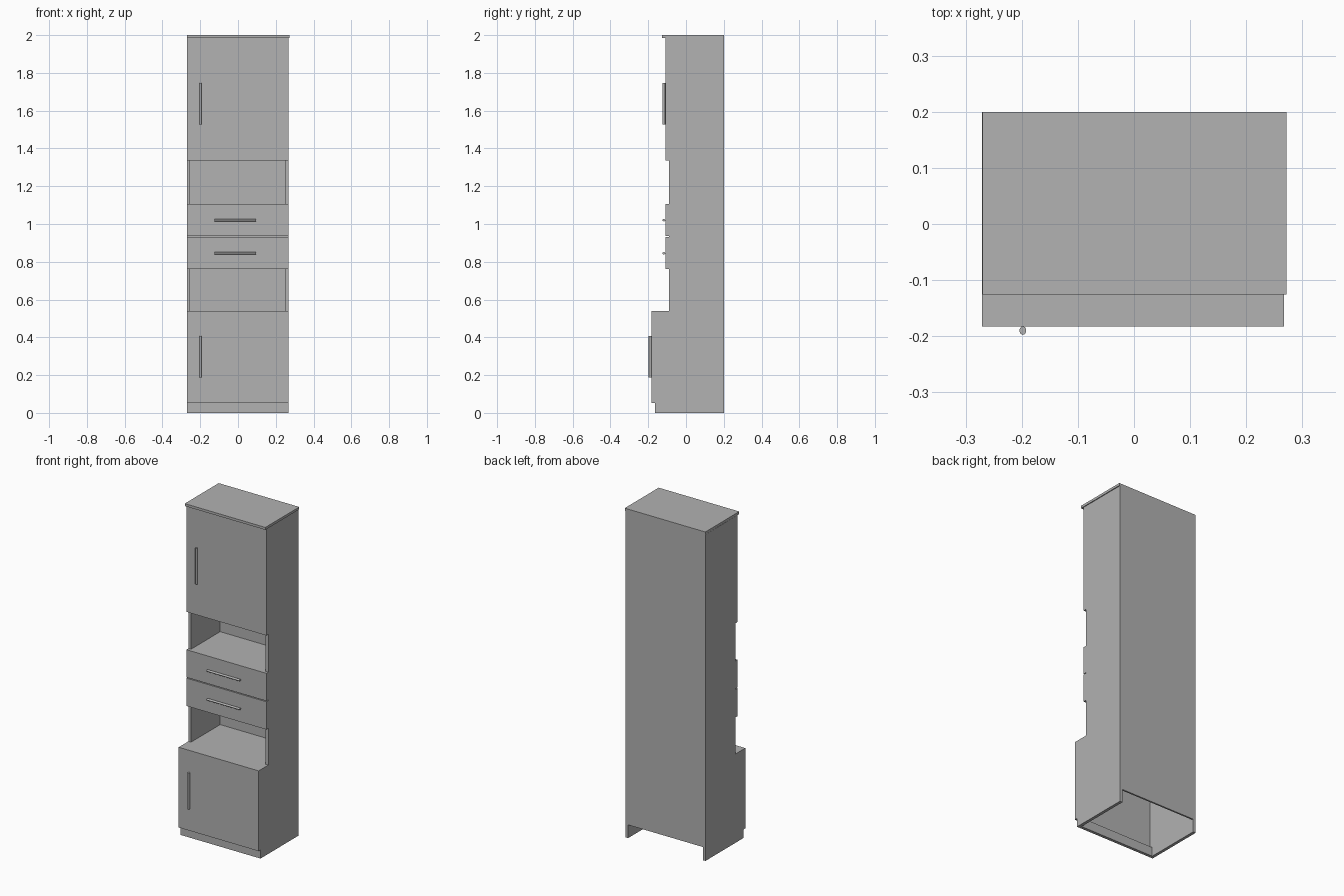
import bpy

cube = bpy.data.objects.get("Cube")
if cube:
    bpy.data.objects.remove(cube, do_unlink=True)

GREY = 0.445
mat = bpy.data.materials.new("matte grey")
mat.use_nodes = True
mat.diffuse_color = (GREY, GREY, GREY, 1)
mat.node_tree.nodes["Principled BSDF"].inputs["Base Color"].default_value = (GREY, GREY, GREY, 1)


def board(name, x, y, z):
    """Box spanning the given (min, max) ranges."""
    spans = (x, y, z)
    bpy.ops.mesh.primitive_cube_add(size=1, location=[(a + b) / 2 for a, b in spans])
    obj = bpy.context.object
    obj.name = name
    obj.scale = [b - a for a, b in spans]
    bpy.ops.object.transform_apply(location=False, rotation=False, scale=True)
    obj.data.materials.append(mat)
    return obj


def handle(name, centre, upright):
    """Slim oval bar, upright or lying along x."""
    turn = (0, 0, 0) if upright else (0, 1.5708, 0)
    bpy.ops.mesh.primitive_cylinder_add(vertices=16, radius=1, depth=1,
                                        location=centre, rotation=turn)
    obj = bpy.context.object
    obj.name = name
    obj.scale = (0.006, 0.0075, 0.22)
    bpy.ops.object.transform_apply(location=False, rotation=True, scale=True)
    obj.data.materials.append(mat)
    bpy.ops.object.shade_smooth_by_angle()


LEFT, RIGHT, BACK = 0.267, -0.271, 0.2
T = 0.018                      # board thickness
UP, LOW = -0.09, -0.165        # carcass fronts, upper and lower
TOP, COUNTER = 1.985, 0.54
WIDE = (RIGHT, LEFT)
INNER = (RIGHT + T, LEFT - T)

# Side panels, deep below and shallow above
for side, x in (("right", (RIGHT, RIGHT + T)), ("left", (LEFT - T, LEFT))):
    board("lower_side_" + side, x, (LOW, BACK), (0, COUNTER - T))
    board("upper_side_" + side, x, (UP, BACK), (COUNTER, TOP))

# Back, plinth, counter and top
board("back_panel", INNER, (BACK - 0.01, BACK), (0.08, TOP))
board("plinth", INNER, (LOW, LOW + T), (0, 0.055))
board("counter", WIDE, (-0.183, BACK), (COUNTER - T, COUNTER))
board("top_board", (-0.27, 0.272), (-0.126, BACK), (TOP, 2))

# Shelves that close the open niches and part the drawers
for name, low in (("lower_niche_ceiling", 0.765), ("drawer_divider", 0.925),
                  ("upper_niche_floor", 1.105 - T), ("upper_niche_ceiling", 1.335)):
    board(name, INNER, (UP, BACK - 0.01), (low, low + T))

# Doors and drawer fronts
board("lower_door", WIDE, (-0.183, LOW), (0.052, COUNTER - T))
for name, z in (("lower_drawer_front", (0.763, 0.932)),
                ("upper_drawer_front", (0.937, 1.105)),
                ("upper_door", (1.335, TOP))):
    board(name, WIDE, (-0.109, UP), z)

# Handles
handle("lower_door_handle", (-0.198, -0.19, 0.297), True)
handle("upper_door_handle", (-0.198, -0.117, 1.637), True)
handle("lower_drawer_handle", (-0.014, -0.117, 0.845), False)
handle("upper_drawer_handle", (-0.014, -0.117, 1.02), False)
